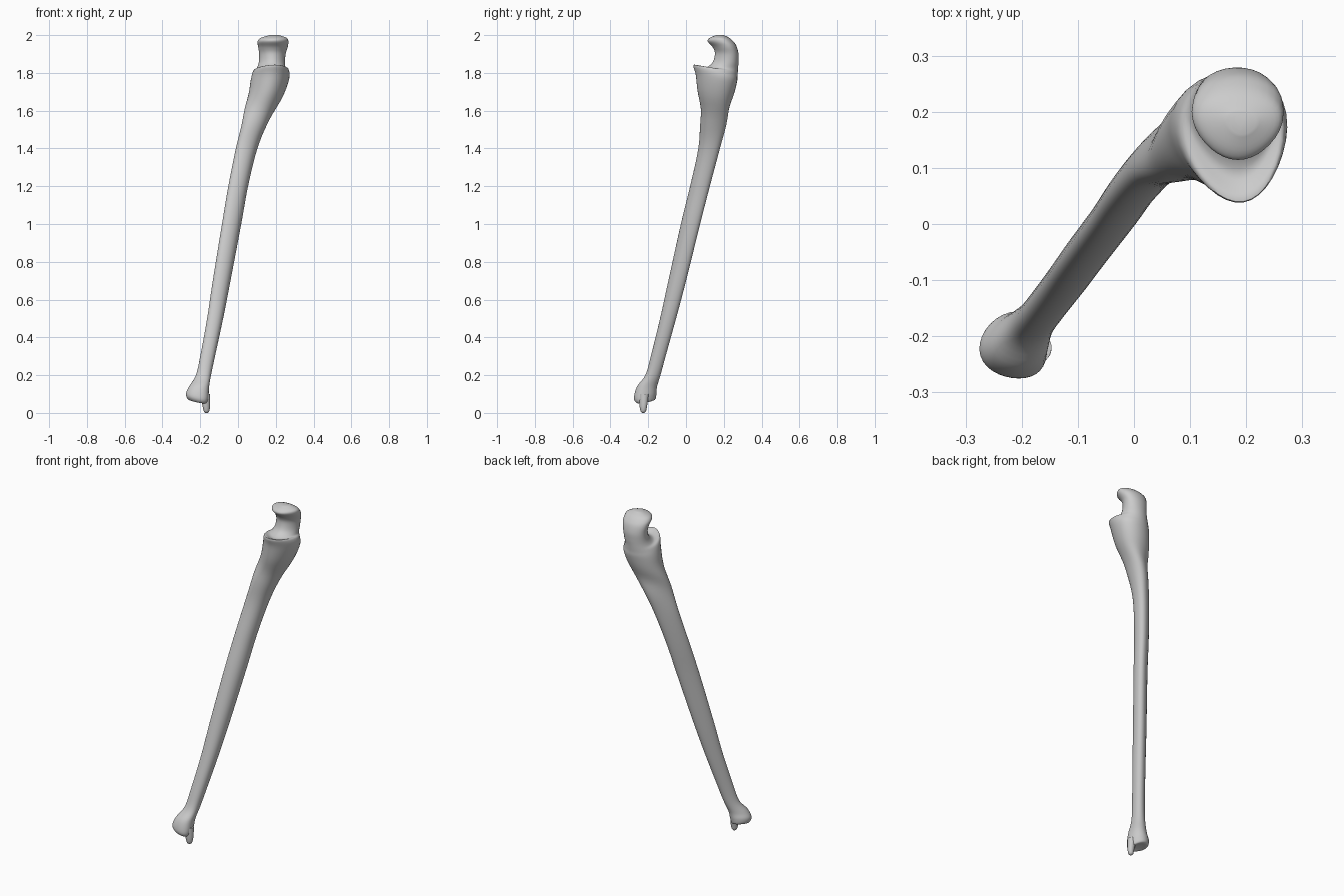
import bpy
import bmesh
import math
from mathutils import Vector

cube = bpy.data.objects.get("Cube")
if cube:
    bpy.data.objects.remove(cube)

SIDES = 32
STEPS = 5
FRONT_LOW = Vector((math.sqrt(0.5), -math.sqrt(0.5), 0))

bone = bpy.data.materials.new("bone grey")
bone.use_nodes = True
bone.diffuse_color = (0.6, 0.6, 0.6, 1)
bone.node_tree.nodes["Principled BSDF"].inputs["Base Color"].default_value = bone.diffuse_color


def level(x, y, z, depth, width):
    """Level shaft section, flattened along the bone's lean."""
    centre = Vector((x, y, z))
    return centre + FRONT_LOW * depth, centre - FRONT_LOW * depth, width


def tilted(front, back, width):
    """Section set by its front point, back point and half width."""
    return Vector(front), Vector(back), width


def blend(a, b, c, d, t):
    """Smooth curve from b to c."""
    return (b * 2 + (c - a) * t + (a * 2 - b * 5 + c * 4 - d) * t ** 2
            + (b * 3 - a - c * 3 + d) * t ** 3) * 0.5


def ring_points(front, back, width, taper):
    """Oval that is narrower towards the front."""
    middle, half = (front + back) / 2, (front - back) / 2
    side = Vector((-half.y, half.x, 0)).normalized() * width
    points = []
    for i in range(SIDES):
        angle = math.tau * i / SIDES
        c, s = math.cos(angle), math.sin(angle)
        points.append(middle + half * c + side * s * (1 - taper * c))
    return points


def loft(name, sections, taper):
    """Skin smoothly through the sections and close both ends."""
    padded = [sections[0]] + sections + [sections[-1]]
    smooth = []
    for k in range(len(sections) - 1):
        group = padded[k:k + 4]
        for j in range(STEPS):
            smooth.append([blend(*parts, j / STEPS) for parts in zip(*group)])
    smooth.append(sections[-1])
    bm = bmesh.new()
    rings = [[bm.verts.new(p) for p in ring_points(*s, taper)] for s in smooth]
    for low, high in zip(rings, rings[1:]):
        for i in range(SIDES):
            j = (i + 1) % SIDES
            bm.faces.new((low[i], low[j], high[j], high[i]))
    bm.faces.new(rings[0][::-1])
    bm.faces.new(rings[-1])
    bmesh.ops.recalc_face_normals(bm, faces=bm.faces)
    mesh = bpy.data.meshes.new(name)
    bm.to_mesh(mesh)
    bm.free()
    obj = bpy.data.objects.new(name, mesh)
    bpy.context.collection.objects.link(obj)
    mesh.materials.append(bone)
    bpy.ops.object.select_all(action="DESELECT")
    obj.select_set(True)
    bpy.context.view_layer.objects.active = obj
    bpy.ops.object.shade_smooth_by_angle(angle=math.radians(50))
    return obj


# Rounded lower head, higher at the back
lower_head = [
    tilted((-.19, -.235, .06), (-.23, -.2, .07), .02),
    tilted((-.175, -.25, .05), (-.25, -.18, .075), .045),
    tilted((-.168, -.262, .075), (-.256, -.178, .105), .058),
]

# Long leaning shaft
shaft = [
    level(-.202, -.21, .14, .052, .054),
    level(-.18, -.178, .2, .038, .042),
    level(-.158, -.15, .3, .035, .043),
    level(-.118, -.098, .5, .036, .048),
    level(-.083, -.05, .7, .037, .055),
    level(-.03, .02, 1, .038, .061),
    level(.005, .07, 1.2, .04, .062),
    level(.05, .118, 1.4, .045, .067),
    level(.1, .142, 1.55, .06, .08),
]

# Flared upper end with a front lip, a hollow notch and a hooked tip
upper_end = [
    tilted((.17, .065, 1.69), (.13, .245, 1.67), .092),
    tilted((.19, .052, 1.79), (.155, .268, 1.75), .1),
    tilted((.195, .04, 1.843), (.16, .272, 1.79), .092),
    tilted((.19, .09, 1.825), (.165, .275, 1.825), .075),
    tilted((.185, .137, 1.85), (.175, .278, 1.86), .068),
    tilted((.185, .153, 1.9), (.18, .278, 1.9), .069),
    tilted((.185, .142, 1.935), (.185, .268, 1.94), .077),
    tilted((.185, .115, 1.967), (.185, .252, 1.965), .08),
    tilted((.187, .125, 1.985), (.19, .23, 1.985), .068),
    tilted((.19, .16, 2), (.195, .2, 2), .025),
]
loft("long_bone", lower_head + shaft + upper_end, .2)

# Small pointed process below the lower head
loft("lower_process", [
    level(-.167, -.226, 0, .006, .006),
    level(-.167, -.226, .01, .014, .015),
    level(-.168, -.226, .04, .019, .022),
    level(-.175, -.224, .1, .026, .03),
], 0)
